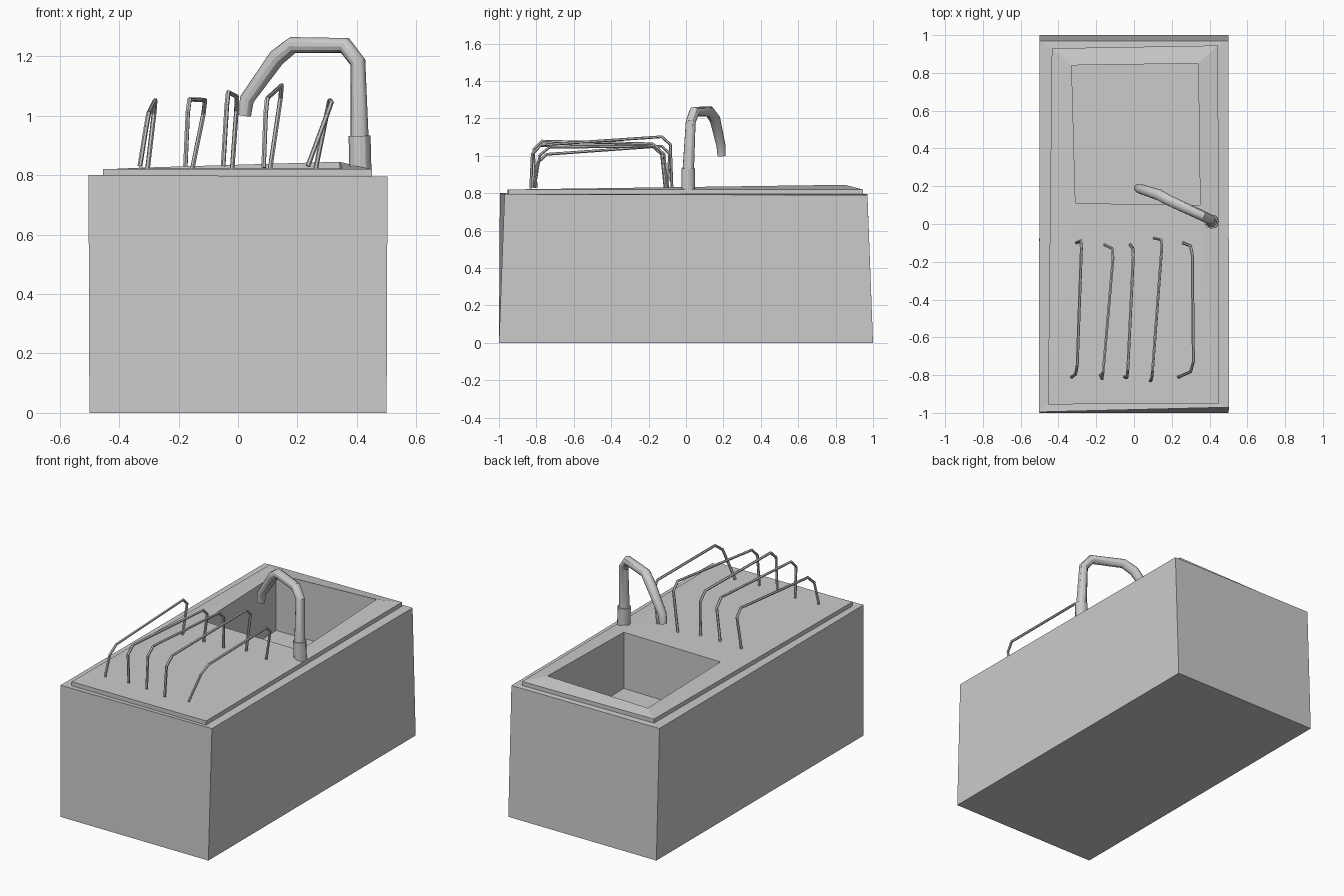
import bpy, bmesh
from mathutils import Vector

if "Cube" in bpy.data.objects:
    bpy.data.objects.remove(bpy.data.objects["Cube"])


def ring_mesh(name, rings, cap_first, cap_last):
    """Join a series of four-cornered rings with quads."""
    bm = bmesh.new()
    loops = [[bm.verts.new(p) for p in ring] for ring in rings]
    for a, b in zip(loops, loops[1:]):
        for i in range(4):
            j = (i + 1) % 4
            bm.faces.new((a[i], a[j], b[j], b[i]))
    if cap_first:
        bm.faces.new(loops[0][::-1])
    if cap_last:
        bm.faces.new(loops[-1])
    bm.normal_update()
    me = bpy.data.meshes.new(name)
    bm.to_mesh(me)
    bm.free()
    ob = bpy.data.objects.new(name, me)
    bpy.context.collection.objects.link(ob)
    return ob


def tube(name, points, radius, res, radii=None):
    """Round tube along a polyline, turned into a mesh."""
    cu = bpy.data.curves.new(name, 'CURVE')
    cu.dimensions = '3D'
    cu.bevel_depth = radius
    cu.bevel_resolution = res
    cu.use_fill_caps = True
    sp = cu.splines.new('POLY')
    sp.points.add(len(points) - 1)
    for i, p in enumerate(points):
        sp.points[i].co = (*p, 1)
        sp.points[i].radius = radii[i] if radii else 1
    ob = bpy.data.objects.new(name, cu)
    bpy.context.collection.objects.link(ob)
    bpy.ops.object.select_all(action='DESELECT')
    ob.select_set(True)
    bpy.context.view_layer.objects.active = ob
    bpy.ops.object.convert(target='MESH')
    ob = bpy.context.object
    bpy.ops.object.shade_smooth_by_angle()
    return ob


def chamfer(points, d):
    """Cut each inner corner of a polyline."""
    pts = [Vector(p) for p in points]
    out = [pts[0]]
    for a, b, c in zip(pts, pts[1:], pts[2:]):
        out += [b + (a - b).normalized() * d, b + (c - b).normalized() * d]
    return out + [pts[-1]]


# Cabinet body, slightly tapered and uneven, open under the countertop
outline = [(-0.455, -0.955), (0.45, -0.95), (0.445, 0.945), (-0.435, 0.93)]
ring_mesh("cabinet", [
    [(-0.5, -1, 0), (0.5, -1, 0), (0.5, 1, 0), (-0.5, 1, 0)],
    [(-0.503, -0.995, 0.80), (0.503, -0.97, 0.795),
     (0.5, 0.97, 0.79), (-0.5, 0.97, 0.795)],
    [(x, y, 0.795) for x, y in outline]], True, False)

# Countertop slab with the sunken basin
hole = [(-0.31, 0.11, 0.822), (0.35, 0.10, 0.823),
        (0.34, 0.85, 0.845), (-0.33, 0.84, 0.825)]
ring_mesh("countertop_and_basin", [
    [(x, y, 0.79) for x, y in outline],
    [(x, y, 0.82) for x, y in outline],
    hole,
    [(x, y, 0.48) for x, y, z in hole]], False, True)

# Faucet base and bent spout
tube("faucet_base", [(0.412, 0.012, 0.81), (0.409, 0.012, 0.932)], 0.037, 4)
tube("faucet_spout", [
    (0.409, 0.012, 0.92), (0.403, 0.025, 1.18), (0.36, 0.045, 1.236),
    (0.185, 0.125, 1.238), (0.13, 0.155, 1.195), (0.03, 0.187, 1.055),
    (0.022, 0.19, 1.0)], 0.028, 4, [1.1, 0.95, 1, 1, 1.05, 0.9, 0.8])

# Drying rack wires: front foot, front corner, back corner, back foot
wires = [
    [(-0.33, -0.81, 0.83), (-0.302, -0.79, 1.005), (-0.277, -0.085, 1.055), (-0.305, -0.10, 0.815)],
    [(-0.177, -0.80, 0.83), (-0.167, -0.825, 1.055), (-0.107, -0.135, 1.052), (-0.155, -0.11, 0.815)],
    [(-0.05, -0.81, 0.83), (-0.035, -0.815, 1.08), (-0.002, -0.135, 1.063), (-0.02, -0.11, 0.815)],
    [(0.086, -0.83, 0.825), (0.095, -0.82, 1.055), (0.15, -0.085, 1.105), (0.107, -0.075, 0.815)],
    [(0.235, -0.81, 0.83), (0.315, -0.775, 1.045), (0.308, -0.12, 1.052), (0.26, -0.10, 0.815)],
]
for n, pts in enumerate(wires, 1):
    tube(f"rack_wire_{n}", chamfer(pts, 0.045), 0.008, 1)
